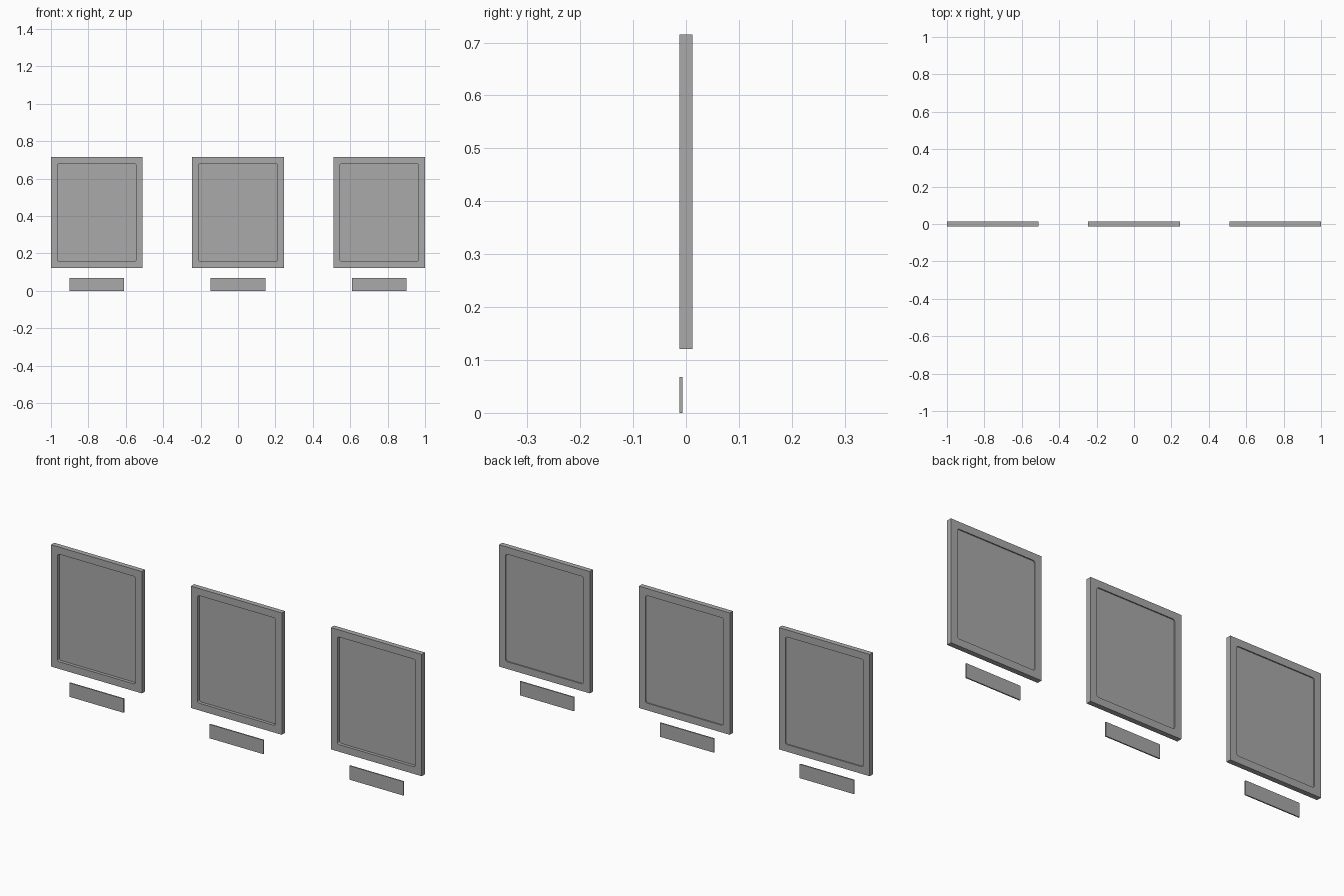
import bpy
from math import cos, sin, pi
from mathutils import Matrix

cube = bpy.data.objects.get("Cube")
if cube:
    bpy.data.objects.remove(cube, do_unlink=True)

grey = bpy.data.materials.new("plain_grey")
grey.use_nodes = True
grey.diffuse_color = (0.4, 0.4, 0.4, 1)
grey.node_tree.nodes["Principled BSDF"].inputs["Base Color"].default_value = grey.diffuse_color


def rectangle(width, height, radius=0, steps=5):
    """Outline of a rectangle, with rounded corners if a radius is given."""
    points = []
    corners = ((1, 1), (-1, 1), (-1, -1), (1, -1))
    for i, (sx, sy) in enumerate(corners):
        cx = sx * (width / 2 - radius)
        cy = sy * (height / 2 - radius)
        count = steps if radius else 1
        for k in range(count):
            a = (i + k / max(count - 1, 1)) * pi / 2
            points.append((cx + radius * cos(a), cy + radius * sin(a)))
    return points


def upright_slab(name, outlines, x, z, front, back):
    """Extrude filled outlines between two depths and stand the slab up."""
    curve = bpy.data.curves.new(name, 'CURVE')
    curve.dimensions = '2D'
    curve.fill_mode = 'BOTH'
    curve.extrude = (back - front) / 2
    for outline in outlines:
        spline = curve.splines.new('POLY')
        spline.points.add(len(outline) - 1)
        for point, (px, py) in zip(spline.points, outline):
            point.co = (px, py, 0, 1)
        spline.use_cyclic_u = True
    helper = bpy.data.objects.new(name + "_outline", curve)
    bpy.context.collection.objects.link(helper)
    bpy.context.view_layer.update()
    mesh = bpy.data.meshes.new_from_object(helper)
    bpy.data.objects.remove(helper, do_unlink=True)
    mesh.transform(Matrix.Rotation(pi / 2, 4, 'X'))
    mesh.polygons.foreach_set("use_smooth", [False] * len(mesh.polygons))
    mesh.materials.clear()
    mesh.materials.append(grey)
    obj = bpy.data.objects.new(name, mesh)
    obj.location = (x, (front + back) / 2, z)
    bpy.context.collection.objects.link(obj)


WIDTH, HEIGHT, BORDER = 0.49, 0.594, 0.035
HALF_DEPTH = 0.0125
CENTRE_Z = 0.418
opening = rectangle(WIDTH - 2 * BORDER, HEIGHT - 2 * BORDER, 0.01)

for side, x in (("right", -0.755), ("middle", 0), ("left", 0.755)):
    # Picture frame with a rounded opening
    upright_slab(side + "_frame", [rectangle(WIDTH, HEIGHT), opening],
                 x, CENTRE_Z, -HALF_DEPTH, HALF_DEPTH)
    # Recessed picture panel, deeper at the front than at the back
    upright_slab(side + "_panel", [opening], x, CENTRE_Z, 0.003, 0.007)
    # Thin label plate below
    upright_slab(side + "_label_plate", [rectangle(0.292, 0.068)],
                 x, 0.034, -HALF_DEPTH, -0.0065)
